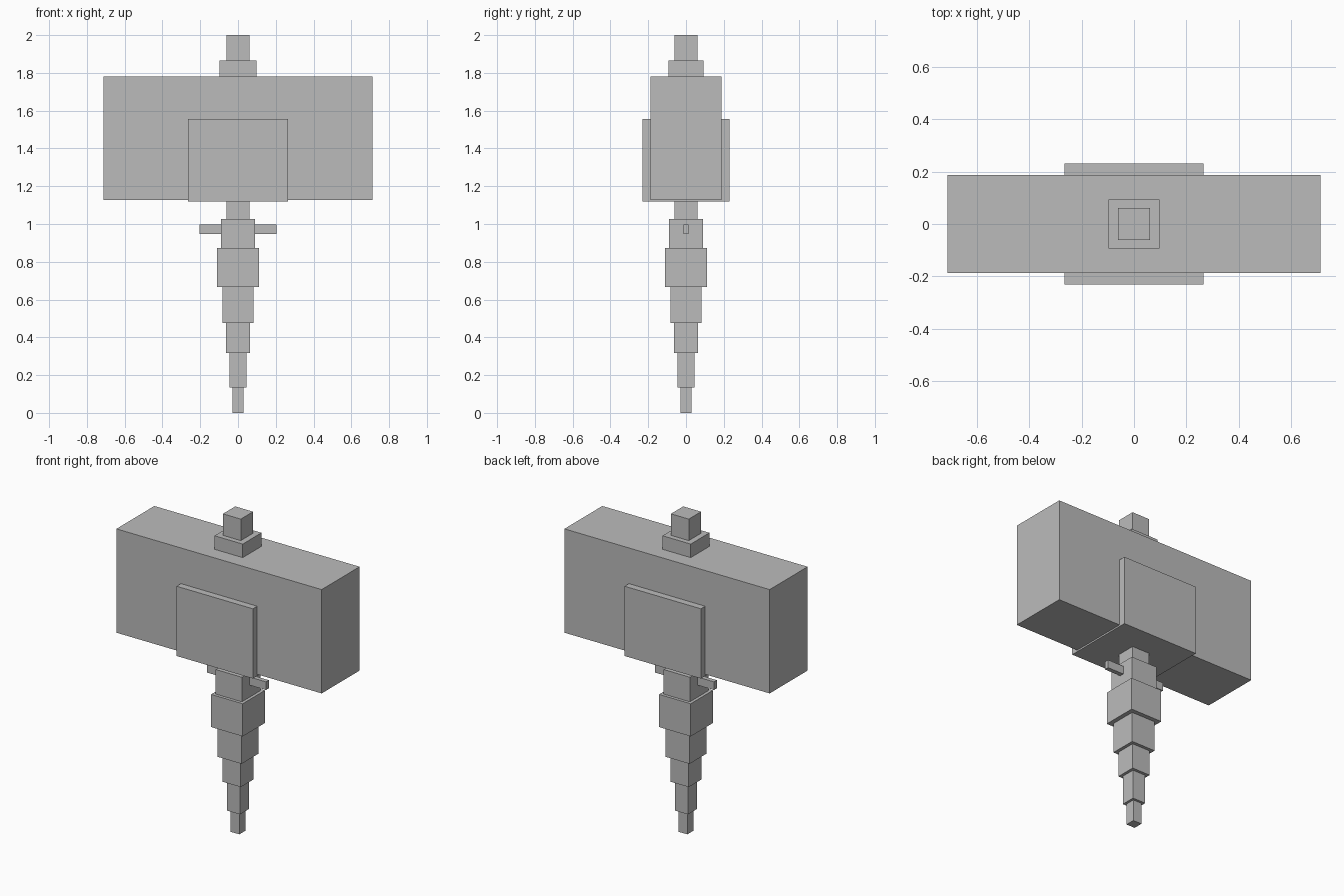
import bpy

cube = bpy.data.objects.get("Cube")
if cube:
    bpy.data.objects.remove(cube, do_unlink=True)

# Single plain grey for every part
grey = bpy.data.materials.new("plain_grey")
grey.use_nodes = True
colour = (0.5, 0.5, 0.5, 1.0)
grey.diffuse_color = colour
grey.node_tree.nodes["Principled BSDF"].inputs["Base Color"].default_value = colour


def block(name, half_x, half_y, bottom, top):
    """Centred box given by half widths and its height range."""
    bpy.ops.mesh.primitive_cube_add(size=2, location=(0, 0, (bottom + top) / 2))
    obj = bpy.context.object
    obj.name = name
    obj.scale = (half_x, half_y, (top - bottom) / 2)
    bpy.ops.object.transform_apply(location=False, rotation=False, scale=True)
    obj.data.materials.append(grey)
    return obj


# Stepped handle: half width and top height of each square section
handle = [
    ("handle_tip", 0.03, 0.135),
    ("handle_lower", 0.045, 0.318),
    ("handle_middle", 0.063, 0.477),
    ("handle_upper", 0.083, 0.667),
    ("handle_grip", 0.11, 0.872),
    ("handle_collar", 0.091, 1.026),
    ("handle_neck", 0.061, 1.13),
]
bottom = 0.0
for name, half, top in handle:
    block(name, half, half, bottom, top)
    bottom = top

# Cross peg through the collar
block("cross_peg", 0.204, 0.014, 0.947, 0.998)

# Head and the band wrapped around its lower middle
block("hammer_head", 0.713, 0.188, 1.128, 1.78)
block("head_band", 0.265, 0.231, 1.118, 1.556)

# Cap on top of the head
block("cap_base", 0.098, 0.093, 1.78, 1.865)
block("cap_top", 0.062, 0.061, 1.865, 2.0)
